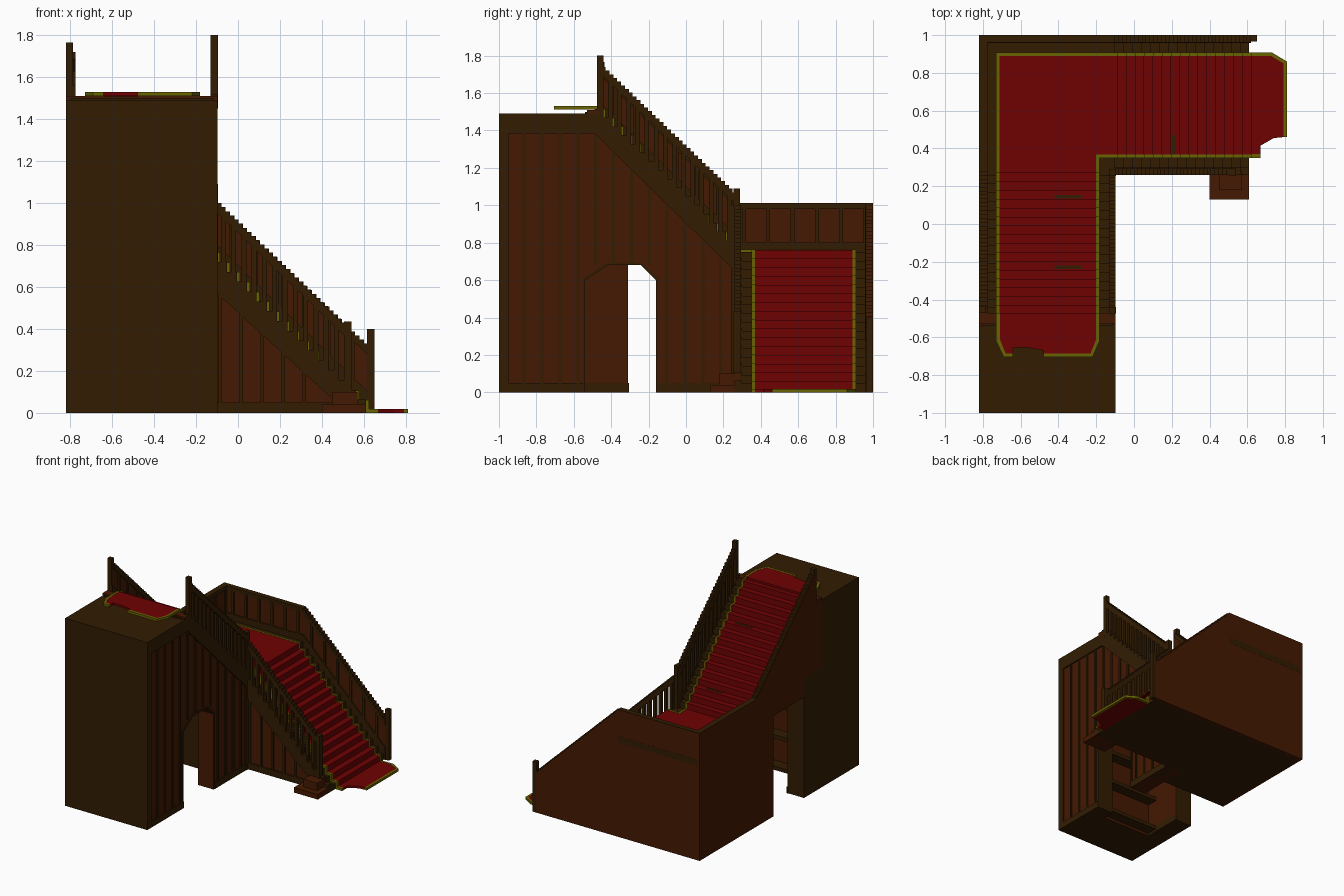
import bpy, bmesh

cube = bpy.data.objects.get("Cube")
if cube:
    bpy.data.objects.remove(cube, do_unlink=True)


def material(name, rgb):
    m = bpy.data.materials.new(name)
    m.use_nodes = True
    m.diffuse_color = (*rgb, 1)
    m.node_tree.nodes["Principled BSDF"].inputs["Base Color"].default_value = (*rgb, 1)
    return m


DARK = material("dark wood", (0.032, 0.0115, 0.0006))
WOOD = material("red brown wood", (0.059, 0.0095, 0.0005))
RED = material("red carpet", (0.158, 0.0005, 0.0007))
GOLD = material("gold trim", (0.142, 0.125, 0.0006))


def prism(name, pts, axis, a, b, mat):
    """Extrude a 2D profile along an axis from a to b."""
    place = {"x": lambda p, t: (t, p[0], p[1]),
             "y": lambda p, t: (p[0], t, p[1]),
             "z": lambda p, t: (p[0], p[1], t)}[axis]
    bm = bmesh.new()
    face = bm.faces.new([bm.verts.new(place(p, a)) for p in pts])
    ext = bmesh.ops.extrude_face_region(bm, geom=[face])["geom"]
    for v in ext:
        if isinstance(v, bmesh.types.BMVert):
            v.co["xyz".index(axis)] = b
    bmesh.ops.recalc_face_normals(bm, faces=bm.faces)
    me = bpy.data.meshes.new(name)
    bm.to_mesh(me)
    bm.free()
    me.materials.append(mat)
    bpy.context.collection.objects.link(bpy.data.objects.new(name, me))


def box(name, x0, x1, y0, y1, z0, z1, mat):
    prism(name, [(x0, y0), (x1, y0), (x1, y1), (x0, y1)], "z", z0, z1, mat)


def stepped(u0, z0, u1, z1, n):
    """Stair-step line from the high end (u0, z0) to the low end (u1, z1)."""
    du, dz = (u1 - u0) / n, (z1 - z0) / n
    pts = []
    for i in range(n):
        pts += [(u0 + i * du, z0 + i * dz), (u0 + (i + 1) * du, z0 + i * dz)]
    return pts


def band(u0, z0, u1, z1, n, t):
    return stepped(u0, z0, u1, z1, n) + [(u1, z1 - t), (u0, z0 - t)]


R = 0.75 / 16                       # riser height
LOW = (-0.1, 0.75 - R, 0.61, 0.0, 15)
UP = (-0.49, 1.5, 0.26, 0.75, 16)

# Lower flight and landing
prism("lower_stairs", [(-0.15, 0), (-0.15, 0.75), (-0.1, 0.75)] + stepped(*LOW) + [(0.61, 0)],
      "y", 0.29, 0.97, DARK)
box("landing_block", -0.81, -0.12, 0.07, 0.97, 0, 0.749, DARK)

# Upper flight with sloping underside over the passage
prism("upper_stairs", [(-0.54, 1.36), (-0.54, 1.5)] + stepped(*UP) +
      [(0.26, 0.75), (0.26, 0.6), (0.15, 0.68)], "x", -0.8, -0.115, DARK)

# Tower, hollowed by a shelved niche that opens to the passage
box("tower", -0.82, -0.115, -1, -0.64, 0, 1.49, DARK)
box("tower_top", -0.82, -0.115, -0.64, -0.54, 1.3, 1.49, DARK)
box("tower_left_wall", -0.24, -0.115, -0.64, -0.54, 0, 1.3, DARK)
box("tower_right_wall", -0.82, -0.68, -0.64, -0.31, 0, 0.95, DARK)
box("tower_right_upper_wall", -0.82, -0.68, -0.64, -0.54, 0.95, 1.3, DARK)
box("niche_back", -0.68, -0.24, -0.64, -0.632, 0, 1.3, WOOD)
box("niche_side", -0.68, -0.674, -0.64, -0.31, 0.05, 0.95, WOOD)
box("niche_base", -0.68, -0.67, -0.64, -0.305, 0, 0.05, DARK)
for z in (0.02, 0.27, 0.52, 0.75):
    box("niche_shelf", -0.68, -0.24, -0.64, -0.545, z, z + 0.03, DARK)

# Panelled left side of the tower
box("tower_edge", -0.115, -0.097, -1, -0.95, 0, 1.49, DARK)
box("tower_panel", -0.115, -0.108, -0.95, -0.54, 0, 1.4, WOOD)
box("tower_top_band", -0.115, -0.097, -0.95, -0.45, 1.385, 1.49, DARK)
box("tower_lip", -0.82, -0.097, -0.53, -0.47, 1.45, 1.51, WOOD)
box("tower_base", -0.115, -0.097, -0.95, -0.54, 0, 0.05, DARK)

# Wall with the archway
arch = [(-0.16, 0), (-0.16, 0.6), (-0.2, 0.64), (-0.24, 0.68),
        (-0.42, 0.68), (-0.48, 0.64), (-0.54, 0.6)]
prism("arch_wall", arch + [(-0.54, 1.42), (-0.47, 1.42), (0.27, 0.7), (0.27, 0)],
      "x", -0.24, -0.108, WOOD)
outer = [(-0.148, 0), (-0.148, 0.61), (-0.19, 0.65), (-0.235, 0.692),
         (-0.425, 0.692), (-0.485, 0.652), (-0.552, 0.61), (-0.552, 0)]
prism("arch_trim", arch + [(-0.54, 0)] + outer[::-1], "x", -0.24, -0.102, DARK)
box("arch_wall_base", -0.115, -0.1, -0.148, 0.28, 0, 0.05, DARK)
box("corner_post", -0.13, -0.097, 0.24, 0.29, 0, 1.0, DARK)
for i in range(12):
    y = -0.865 + i * 0.0955
    bottom = 0.68 if -0.56 < y < -0.15 else 0.03
    box("side_batten", -0.115, -0.1, y - 0.008, y + 0.008, bottom, min(1.4, 0.9 - y * 0.98), DARK)
prism("upper_stringer", stepped(-0.49, 1.516, 0.26, 0.766, 16) +
      [(0.28, 0.766), (0.28, 0.63), (-0.49, 1.385)], "x", -0.13, -0.097, DARK)

# Solid outer wall on the right side, open at the passage
prism("right_wall", [(-0.54, 0.95), (-0.54, 1.48), (-0.45, 1.5)] +
      stepped(-0.45, 1.716, 0.28, 1.006, 35) +
      [(0.28, 1.008), (1, 1.008), (1, 0), (0.07, 0), (0.07, 0.8), (-0.31, 0.8), (-0.31, 0.95)],
      "x", -0.82, -0.785, WOOD)
prism("right_cap", band(-0.45, 1.72, 0.28, 1.01, 35, 0.035), "x", -0.8195, -0.775, DARK)
box("right_landing_cap", -0.8195, -0.775, 0.27, 0.9995, 0.98, 1.012, DARK)
box("right_newel", -0.82, -0.785, -0.47, -0.435, 1.45, 1.765, DARK)
box("right_skirting", -0.79, -0.775, 0.26, 0.97, 0.75, 0.8, DARK)
prism("right_slope_skirting", [(-0.47, 1.56), (0.28, 0.83), (0.28, 0.7), (-0.47, 1.4)],
      "x", -0.79, -0.775, DARK)
for i in range(6):
    y = 0.31 + i * 0.13
    box("right_batten", -0.79, -0.775, y - 0.01, y + 0.01, 0.78, 0.99, DARK)
    y = -0.38 + i * 0.11
    z = 1.28 - 0.97 * y
    box("right_slope_batten", -0.79, -0.775, y - 0.01, y + 0.01, z - 0.2, z - 0.02, DARK)

# Solid back wall following the lower flight
prism("back_wall", [(-0.82, 0), (-0.82, 1.008), (-0.1, 1.008)] +
      stepped(-0.1, 0.996, 0.62, 0.306, 35) + [(0.62, 0)], "y", 0.968, 1, WOOD)
prism("back_cap", band(-0.1, 1.0, 0.62, 0.31, 35, 0.035), "y", 0.96, 0.9995, DARK)
box("back_landing_cap", -0.8195, -0.1, 0.96, 0.9995, 0.98, 1.012, DARK)
box("back_newel", 0.615, 0.65, 0.965, 0.9995, 0, 0.4, DARK)
box("back_skirting", -0.8, -0.1, 0.958, 0.975, 0.75, 0.8, DARK)
box("back_outer_strip", -0.8, -0.1, 0.995, 1.001, 0.75, 0.8, DARK)
prism("back_slope_skirting", [(-0.1, 0.8), (0.62, 0.1), (0.62, 0), (-0.1, 0.68)],
      "y", 0.958, 0.975, DARK)
for i in range(12):
    x = -0.72 + i * 0.115
    top = 0.99 if x < -0.1 else 0.88 - x * 0.96
    box("back_batten", x - 0.01, x + 0.01, 0.958, 0.975, top - 0.23, top, DARK)

# Panelled front side of the lower flight
prism("lower_panel", [(-0.1, 0), (-0.1, 0.68), (0.58, 0.02), (0.58, 0)], "y", 0.275, 0.291, WOOD)
prism("lower_stringer", stepped(-0.1, 0.766 - R, 0.61, 0.016, 15) +
      [(0.61, 0), (0.5, 0.02), (-0.1, 0.57)], "y", 0.26, 0.3, DARK)
box("lower_base", -0.1, 0.6, 0.265, 0.285, 0, 0.05, DARK)
for i in range(5):
    x = -0.085 + i * 0.1
    box("lower_batten", x - 0.008, x + 0.008, 0.265, 0.285, 0.03, 0.54 - x * 0.92, DARK)

# Handrails, balusters and newels
prism("lower_handrail", band(-0.1, 1.0, 0.51, 0.41, 30, 0.045), "y", 0.26, 0.295, DARK)
prism("upper_handrail", band(-0.45, 1.74, 0.27, 1.05, 35, 0.045), "x", -0.13, -0.097, DARK)
for i in range(12):
    x = -0.07 + i * 0.049
    box("lower_baluster", x - 0.012, x + 0.012, 0.265, 0.29, 0.6 - x, 0.88 - x * 0.967, DARK)
for i in range(14):
    y = -0.405 + i * 0.049
    box("upper_baluster", -0.126, -0.101, y - 0.012, y + 0.012, 0.99 - y, 1.285 - y * 0.958, DARK)
box("upper_newel", -0.13, -0.096, -0.475, -0.44, 1.45, 1.8, DARK)
box("corner_newel", -0.13, -0.096, 0.255, 0.29, 0.7, 1.09, DARK)
box("front_newel", 0.505, 0.54, 0.255, 0.295, 0, 0.435, DARK)
box("newel_plinth", 0.4, 0.61, 0.13, 0.285, 0, 0.04, WOOD)
box("newel_plinth_top", 0.45, 0.57, 0.18, 0.285, 0.04, 0.1, WOOD)

# Carpet runner over both flights
T = 0.012


def runner(name, flight, axis, a, b, mat, t=T):
    u0, z0, u1, z1, n = flight
    top = stepped(u0 + t, z0 + t, u1 + t, z1 + t, n)
    prism(name, [(u0, z0 - 0.06), (u0, z0 + t)] + top[1:] + [(u1 + t, z1), (u1 - 0.03, z1)],
          axis, a, b, mat)


runner("lower_carpet", LOW, "y", 0.368, 0.89, RED)
runner("upper_carpet", UP, "x", -0.712, -0.2, RED)
for a in (0.35, 0.89):
    runner("lower_carpet_trim", LOW, "y", a, a + 0.018, GOLD, 0.014)
for a in (-0.73, -0.2):
    runner("upper_carpet_trim", UP, "x", a, a + 0.018, GOLD, 0.014)

# Landing carpet, folding over the top step of the lower flight
box("landing_carpet", -0.712, -0.1, 0.368, 0.89, 0.74, 0.762, RED)
box("landing_carpet_front", -0.712, -0.2, 0.26, 0.368, 0.74, 0.762, RED)
box("landing_carpet_fold", -0.1, -0.1 + T, 0.368, 0.89, 0.7, 0.762, RED)
box("landing_trim_right", -0.73, -0.712, 0.26, 0.908, 0.74, 0.764, GOLD)
box("landing_trim_inner", -0.2, -0.182, 0.26, 0.368, 0.74, 0.764, GOLD)
for a, x0 in ((0.35, -0.182), (0.89, -0.712)):
    box("landing_trim", x0, -0.1, a, a + 0.018, 0.74, 0.764, GOLD)
    box("landing_trim_fold", -0.1, -0.086, a, a + 0.018, 0.7, 0.764, GOLD)

# Carpet end on the tower, worn through at the front edge
prism("top_rug", [(-0.71, -0.47), (-0.71, -0.61), (-0.68, -0.685), (-0.64, -0.685),
      (-0.64, -0.655), (-0.56, -0.655), (-0.48, -0.67), (-0.48, -0.685), (-0.23, -0.685),
      (-0.2, -0.61), (-0.2, -0.47)], "z", 1.512, 1.529, RED)
prism("top_rug_trim", [(-0.73, -0.47), (-0.73, -0.62), (-0.69, -0.705), (-0.64, -0.705),
      (-0.64, -0.685), (-0.68, -0.685), (-0.71, -0.61), (-0.71, -0.47)], "z", 1.511, 1.53, GOLD)
prism("top_rug_trim", [(-0.48, -0.705), (-0.22, -0.705), (-0.182, -0.62), (-0.182, -0.47),
      (-0.2, -0.47), (-0.2, -0.61), (-0.23, -0.685), (-0.48, -0.685)], "z", 1.511, 1.53, GOLD)

# Carpet end on the floor
prism("floor_rug", [(0.6, 0.37), (0.67, 0.37), (0.67, 0.415), (0.74, 0.455), (0.792, 0.46),
      (0.792, 0.85), (0.725, 0.89), (0.6, 0.89)], "z", 0, 0.018, RED)
prism("floor_rug_trim", [(0.81, 0.46), (0.81, 0.86), (0.73, 0.908), (0.6, 0.908),
      (0.6, 0.89), (0.725, 0.89), (0.792, 0.85), (0.792, 0.46)], "z", 0, 0.019, GOLD)
box("floor_rug_side_trim", 0.6, 0.67, 0.35, 0.37, 0, 0.019, GOLD)

# Worn patches on the treads
for j in (2, 10):
    y, z = 0.26 - j * R, 0.75 + (j + 1) * R + T
    box("worn_patch", -0.42, -0.28, y - 0.03, y - 0.012, z, z + 0.002, DARK)
box("worn_patch", 0.202, 0.22, 0.37, 0.47, 0.434, 0.436, DARK)
